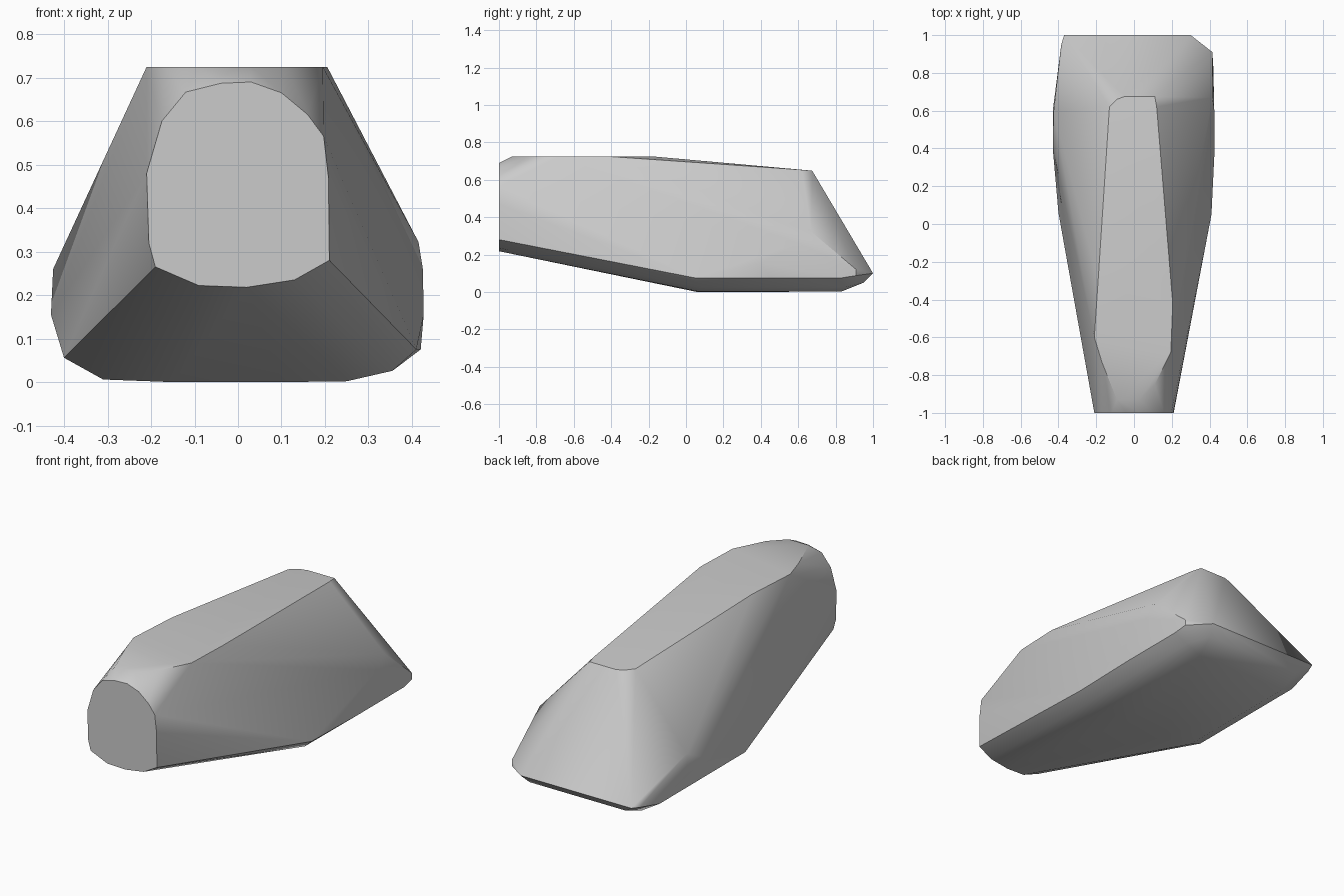
import bpy
import bmesh
from math import radians

cube = bpy.data.objects.get("Cube")
if cube:
    bpy.data.objects.remove(cube, do_unlink=True)

stone = bpy.data.materials.new("grey_stone")
stone.use_nodes = True
grey = (0.6, 0.6, 0.6, 1)
stone.diffuse_color = grey
stone.node_tree.nodes["Principled BSDF"].inputs["Base Color"].default_value = grey

# Blunt front face: outline in x, z
nose = [(-.19, .265), (-.09, .222), (.02, .218), (.13, .235), (.21, .28),
        (.208, .47), (.197, .565), (.16, .615), (.1, .665), (.03, .69),
        (-.04, .687), (-.12, .667), (-.175, .6), (-.21, .48), (-.205, .32)]
points = [(x, -1, z) for x, z in nose]

# Flat top: outline in x, y
crown = [(-.09, -.93), (.03, -.93), (.11, -.85), (.195, -.68), (.205, -.42),
         (.1, -.18), (-.19, -.3), (-.21, -.6), (-.17, -.73)]
points += [(x, y, .725) for x, y in crown]

# Sloping back of the top
points += [(-.13, .62, .653), (-.09, .66, .65), (-.05, .675, .648),
           (.11, .675, .648), (.12, .62, .653)]

# Sides
points += [(.41, .05, .075), (.42, .45, .075), (.42, .83, .075),
           (.427, .4, .155), (.425, .6, .26), (.415, .67, .322),
           (.415, .91, .12), (.415, .91, .088),
           (-.4, .06, .056), (-.4, .8, .056), (-.43, .4, .155),
           (-.43, .6, .155), (-.425, .6, .26), (-.385, .95, .09)]

# Underside and thin tail edge
points += [(-.31, .09, .006), (.25, .07, .002), (.355, .07, .026),
           (-.31, .83, .006), (.25, .83, .002), (.355, .85, .026),
           (-.15, .06, 0), (.1, .06, 0), (-.3, .95, .05), (.28, .95, .05),
           (-.37, 1, .1), (.3, 1, .1)]

# Wrap the corners in one convex stone
bm = bmesh.new()
for p in points:
    bm.verts.new(p)
hull = bmesh.ops.convex_hull(bm, input=bm.verts[:])
bmesh.ops.delete(bm, geom=[v for v in bm.verts if not v.link_faces], context="VERTS")
bmesh.ops.dissolve_limit(bm, angle_limit=radians(0.5), verts=bm.verts[:], edges=bm.edges[:])
bmesh.ops.recalc_face_normals(bm, faces=bm.faces[:])
mesh = bpy.data.meshes.new("stone")
bm.to_mesh(mesh)
bm.free()
mesh.materials.append(stone)
rock = bpy.data.objects.new("stone", mesh)
bpy.context.collection.objects.link(rock)

# Soft facets with crisp main edges
bpy.ops.object.select_all(action="DESELECT")
rock.select_set(True)
bpy.context.view_layer.objects.active = rock
bpy.ops.object.shade_smooth_by_angle(angle=radians(35))
